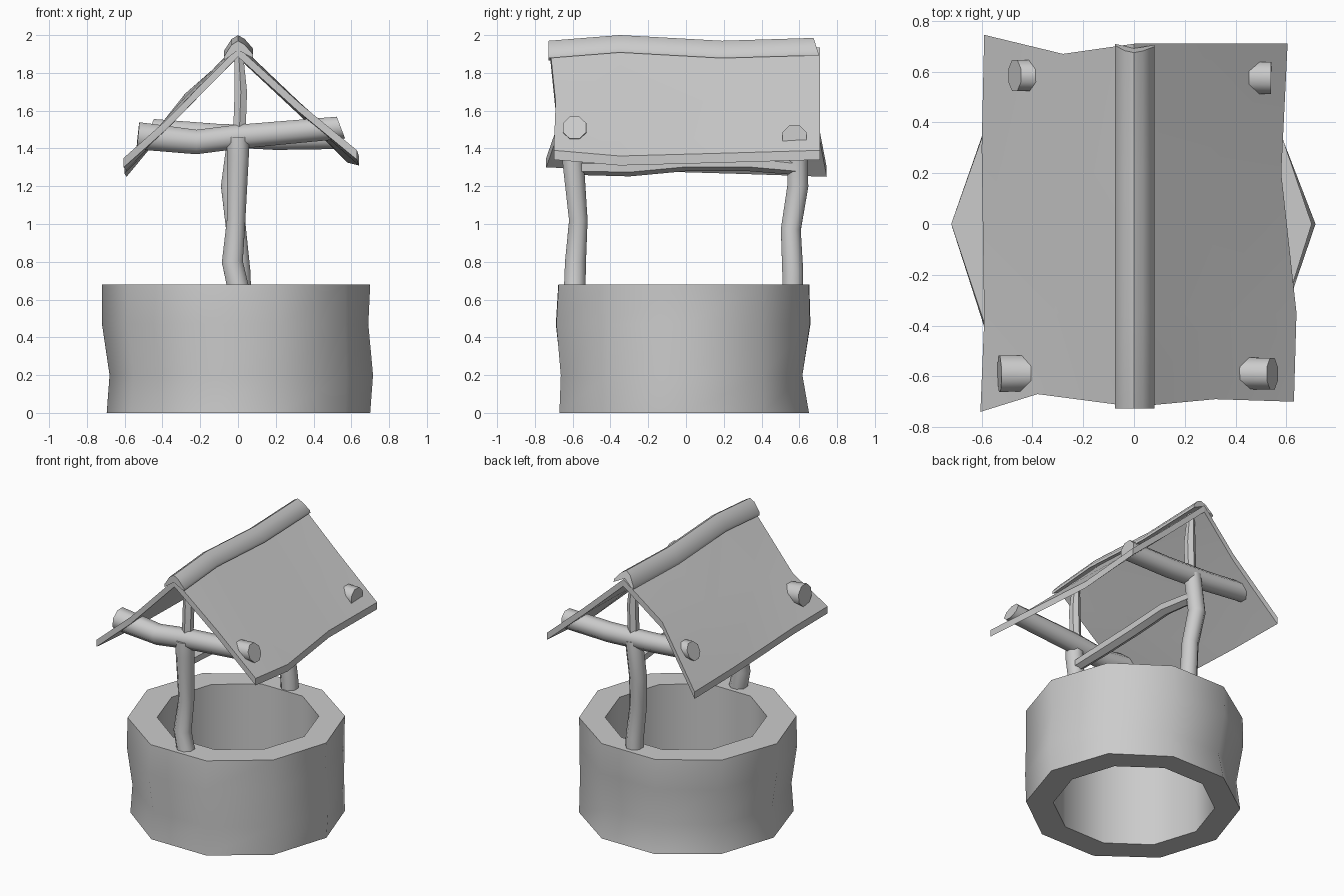
import bpy, bmesh, math
from mathutils import Vector

if "Cube" in bpy.data.objects:
    bpy.data.objects.remove(bpy.data.objects["Cube"])


def finish(name, bm, angle):
    bmesh.ops.recalc_face_normals(bm, faces=bm.faces)
    me = bpy.data.meshes.new(name)
    bm.to_mesh(me)
    bm.free()
    ob = bpy.data.objects.new(name, me)
    bpy.context.collection.objects.link(ob)
    bpy.ops.object.select_all(action='DESELECT')
    ob.select_set(True)
    bpy.context.view_layer.objects.active = ob
    bpy.ops.object.shade_smooth_by_angle(angle=math.radians(angle))
    return ob


def loft(name, sections, angle, wrap=False):
    """Skin closed sections; wrap joins last to first, otherwise ends are capped."""
    bm = bmesh.new()
    rows = [[bm.verts.new(p) for p in s] for s in sections]
    n = len(rows[0])
    pairs = list(zip(rows, rows[1:])) + ([(rows[-1], rows[0])] if wrap else [])
    for a, b in pairs:
        for i in range(n):
            j = (i + 1) % n
            bm.faces.new((a[i], a[j], b[j], b[i]))
    if not wrap:
        bm.faces.new(rows[0])
        bm.faces.new(rows[-1])
    return finish(name, bm, angle)


def log(name, pts, up, sides=8, start=None, end=None):
    """Crooked round pole through (x, y, z, radius) points, optional end-cut normals."""
    ps = [Vector(p[:3]) for p in pts]
    up = Vector(up)
    sections = []
    for i, p in enumerate(ps):
        t = (ps[min(i + 1, len(ps) - 1)] - ps[max(i - 1, 0)]).normalized()
        if i == 0 and start:
            t = Vector(start).normalized()
        if i == len(ps) - 1 and end:
            t = Vector(end).normalized()
        u = t.cross(up).normalized()
        v = u.cross(t)
        ring = []
        for k in range(sides):
            a = 2 * math.pi * (k + 0.5) / sides
            ring.append(p + pts[i][3] * (u * math.cos(a) + v * math.sin(a)))
        sections.append(ring)
    return loft(name, sections, 50)


def slab(name, rows, thick):
    """Warped roof sheet from rows of points, thickened straight down."""
    bm = bmesh.new()
    vs = [[bm.verts.new(p) for p in r] for r in rows]
    for a, b in zip(vs, vs[1:]):
        for i in range(len(a) - 1):
            bm.faces.new((a[i], a[i + 1], b[i + 1], b[i]))
    res = bmesh.ops.extrude_face_region(bm, geom=bm.faces[:], use_keep_orig=True)
    for g in res['geom']:
        if isinstance(g, bmesh.types.BMVert):
            g.co.z -= thick
    return finish(name, bm, 30)


# well wall: ten-sided uneven ring
levels = [0, 0.2, 0.47, 0.68]
right, left = [.70, .715, .69, .70], [.695, .68, .72, .72]
front, back = [.705, .695, .725, .71], [.683, .641, .69, .683]
sections = []
for k in range(10):
    a = math.radians(36 * k)
    c, s = math.cos(a), math.sin(a)
    sec = []
    for i, z in enumerate(levels):
        r = c * c * (right if c > 0 else left)[i] + s * s * (back if s > 0 else front)[i]
        sec.append((r * c, r * s, z))
    sec += [(0.525 * c, 0.525 * s, z) for z in (0.68, 0)]
    sections.append(sec)
loft("well_wall", sections, 45, wrap=True)

# upright posts
log("front_post", [(.01, -.59, .62, .062), (-.03, -.585, .8, .06), (-.01, -.57, 1.02, .053),
                   (0, -.60, 1.36, .062), (0, -.60, 1.46, .062)], (0, 1, 0))
log("back_post", [(.015, .565, .62, .06), (.01, .565, .75, .06), (-.01, .555, .97, .057),
                  (-.035, .592, 1.2, .06), (0, .59, 1.46, .06)], (0, 1, 0))

# cross beams poking through the roof
log("front_beam", [(-.53, -.59, 1.467, .078), (-.22, -.585, 1.434, .07), (0, -.58, 1.462, .069),
                   (.545, -.59, 1.51, .067)], (0, 0, 1), end=(1, 0, .38))
log("back_beam", [(-.47, .585, 1.50, .066), (-.12, .58, 1.47, .066), (.2, .58, 1.455, .068),
                  (.54, .575, 1.46, .068)], (0, 0, 1), start=(1, 0, -.45))

# king posts up to the ridge
for name, y in (("front_king_post", -.58), ("back_king_post", .58)):
    log(name, [(.005, y, 1.42, .038), (.015, y, 1.7, .038), (.003, y, 1.92, .025)],
        (0, 1, 0), sides=6)

# axle between the posts
log("axle", [(0, -.59, 1.30, .04), (.01, -.3, 1.297, .045), (-.01, 0, 1.325, .045),
             (.01, .33, 1.325, .045), (0, .58, 1.30, .04)], (0, 0, 1), sides=6)

# roof sheets, from ridge to eave
slab("right_roof", [
    [(0, -.72, 1.935), (0, -.35, 1.955), (0, .2, 1.93), (0, .71, 1.935)],
    [(.32, -.69, 1.645), (.32, -.35, 1.65), (.30, .2, 1.65), (.31, .71, 1.65)],
    [(.63, -.70, 1.39), (.64, -.35, 1.36), (.58, .2, 1.375), (.605, .71, 1.39)]], .05)
slab("left_roof", [
    [(0, -.72, 1.935), (0, -.35, 1.955), (0, .2, 1.93), (0, .71, 1.935)],
    [(-.38, -.67, 1.55), (-.31, -.35, 1.62), (-.30, .2, 1.65), (-.28, .67, 1.69)],
    [(-.605, -.74, 1.35), (-.59, -.38, 1.335), (-.6, .3, 1.315), (-.59, .745, 1.30)]], .05)

# ridge cap
profile = [(-.075, -.085), (-.035, -.022), (0, 0), (.035, -.02), (.08, -.072),
           (.08, -.092), (0, -.05), (-.075, -.105)]
cap = [[(x, y + shear * z, top + z) for x, z in profile]
       for y, top, shear in ((-.727, 1.97, 0), (-.35, 2.0, 0), (.19, 1.97, 0), (.675, 1.985, -.33))]
loft("ridge_cap", cap, 50)
